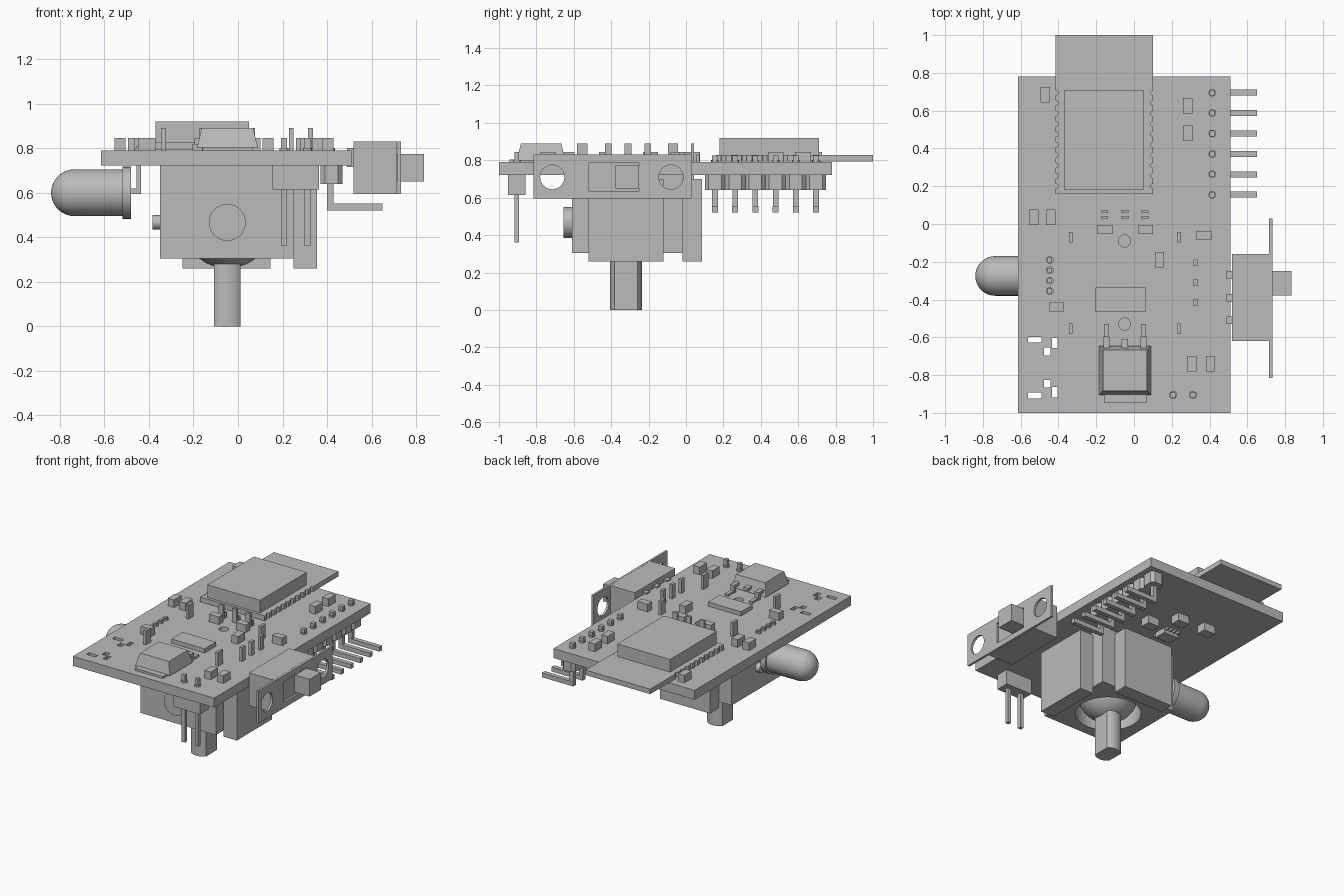
import bpy, bmesh, math
from mathutils import Matrix, Vector

cube = bpy.data.objects.get("Cube")
if cube:
    bpy.data.objects.remove(cube)

grey = bpy.data.materials.new("plain_grey")
grey.use_nodes = True
grey.diffuse_color = (0.5, 0.5, 0.5, 1)
grey.node_tree.nodes["Principled BSDF"].inputs["Base Color"].default_value = (0.5, 0.5, 0.5, 1)

UNDER, TOP = 0.722, 0.79     # lower and upper faces of the circuit board
TURN = {"x": Matrix.Rotation(math.pi / 2, 4, "Y"),
        "y": Matrix.Rotation(math.pi / 2, 4, "X"),
        "z": Matrix.Identity(4)}


def finish(name, bm, smooth=False):
    mesh = bpy.data.meshes.new(name)
    bm.to_mesh(mesh)
    bm.free()
    obj = bpy.data.objects.new(name, mesh)
    bpy.context.collection.objects.link(obj)
    mesh.materials.append(grey)
    if smooth:
        bpy.ops.object.select_all(action="DESELECT")
        obj.select_set(True)
        bpy.context.view_layer.objects.active = obj
        bpy.ops.object.shade_smooth_by_angle(angle=math.radians(35))
    return obj


def add_box(bm, x, y, z):
    """Box from (low, high) ranges."""
    lo, hi = Vector((x[0], y[0], z[0])), Vector((x[1], y[1], z[1]))
    size = Matrix.Diagonal((*(hi - lo), 1))
    return bmesh.ops.create_cube(bm, size=1, matrix=Matrix.Translation((lo + hi) / 2) @ size)["verts"]


def add_rod(bm, centre, radius, length, axis="z", sides=32):
    bmesh.ops.create_cone(bm, cap_ends=True, segments=sides, radius1=radius, radius2=radius,
                          depth=length, matrix=Matrix.Translation(centre) @ TURN[axis])


def box(name, x, y, z):
    bm = bmesh.new()
    add_box(bm, x, y, z)
    return finish(name, bm)


def rod(name, *args, **kw):
    bm = bmesh.new()
    add_rod(bm, *args, **kw)
    return finish(name, bm, True)


def cut(obj, bm):
    cutter = finish(obj.name + "_cutter", bm)
    cutter.hide_render = True
    cutter.hide_set(True)
    cutter.display_type = "WIRE"
    mod = obj.modifiers.new("cut", "BOOLEAN")
    mod.operation, mod.object, mod.solver = "DIFFERENCE", cutter, "EXACT"
    bpy.context.view_layer.objects.active = obj
    bpy.ops.object.modifier_apply(modifier=mod.name)
    bpy.data.objects.remove(cutter)


def around(c, w):
    return (c - w / 2, c + w / 2)


# Circuit board with drilled holes and slots
board = box("circuit_board", (-0.615, 0.51), (-1, 0.78), (UNDER, TOP))
bm = bmesh.new()
for y in (-0.09, -0.53):
    add_rod(bm, (-0.05, y, 0.75), 0.032, 0.3)
for side in (-1, 1):
    mid = -0.76
    for x, dy, w, d in ((-0.525, 0.148, 0.07, 0.03), (-0.46, 0.085, 0.035, 0.04),
                        (-0.42, 0.13, 0.03, 0.055)):
        add_box(bm, around(x, w), around(mid + side * dy, d), (0.6, 0.9))
cut(board, bm)

# Wireless module: carrier with scalloped edges and a shield can
module = box("module_board", (-0.415, 0.1), (0.16, 1), (0.793, 0.829))
bm = bmesh.new()
for i in range(10):
    for x in (-0.415, 0.1):
        add_rod(bm, (x, 0.2 + i * 0.055, 0.81), 0.013, 0.2, sides=12)
cut(module, bm)
box("module_shield", (-0.37, 0.05), (0.18, 0.71), (0.829, 0.92))

# Voltage regulator with tapered case, tab and stepped legs
bm = bmesh.new()
verts = add_box(bm, (-0.185, 0.09), (-0.905, -0.645), (0.8, 0.89))
for v in verts:
    if v.co.z > 0.85:
        v.co.x += 0.022 if v.co.x < -0.05 else -0.022
        v.co.y += 0.022 if v.co.y < -0.78 else -0.022
finish("regulator_case", bm)
box("regulator_tab", (-0.16, 0.065), (-0.945, -0.7), (TOP, 0.805))
for x in (-0.145, 0.05):
    bm = bmesh.new()
    add_box(bm, around(x, 0.032), (-0.66, -0.6), (0.825, 0.845))
    add_box(bm, around(x, 0.032), (-0.615, -0.595), (TOP, 0.845))
    add_box(bm, around(x, 0.025), (-0.6, -0.53), (TOP, 0.805))
    finish("regulator_leg", bm)
box("regulator_stub", around(-0.048, 0.035), (-0.66, -0.61), (0.825, 0.845))
box("flat_chip", (-0.205, 0.06), (-0.465, -0.335), (TOP, 0.82))

# Small surface parts: those standing along y, then those along x
upright = [(-0.47, 0.685), (0.285, 0.625), (0.285, 0.48), (-0.53, 0.035), (-0.44, 0.035),
           (0.135, -0.19), (0.305, -0.74), (0.405, -0.74)]
sideways = [(-0.155, -0.03), (0.06, -0.03), (0.37, -0.06), (-0.41, -0.44)]
for spots, w, d in ((upright, 0.05, 0.082), (sideways, 0.08, 0.048)):
    for x, y in spots:
        box("chip_part", around(x, w), around(y, d), (TOP, 0.845))
for x, y in ((-0.27, 0.41), (-0.06, 0.4), (0.07, 0.25)):
    box("underside_part", around(x, 0.09), around(y, 0.07), (0.665, UNDER))
box("underside_chip", around(-0.13, 0.12), around(0.18, 0.09), (0.685, UNDER))
for i in range(4):
    box("underside_chip_leg", around(-0.175 + i * 0.03, 0.012), around(0.18, 0.15), (0.705, UNDER))

# Joystick body, side sensors and round opening
JX, JY = -0.048, -0.32
body = box("joystick_body", (-0.35, 0.25), (-0.61, -0.02), (0.305, UNDER))
bm = bmesh.new()
add_rod(bm, (JX, JY, 0.35), 0.215, 0.26, sides=48)
cut(body, bm)
box("side_sensor", (0.25, 0.355), (-0.52, -0.12), (0.26, 0.7))
box("back_sensor", (-0.25, 0.147), (-0.02, 0.085), (0.26, 0.7))
rod("front_pivot", (JX, -0.63, 0.467), 0.083, 0.05, axis="y")
rod("side_pivot", (-0.365, JY, 0.467), 0.033, 0.04, axis="x")
for x in (-0.218, 0.16):
    box("front_tab", around(x, 0.125), (-0.615, -0.6), (0.65, 0.712))

# Joystick dome and flat-sided shaft
bm = bmesh.new()
bmesh.ops.create_uvsphere(bm, u_segments=40, v_segments=24, radius=0.2,
                          matrix=Matrix.Translation((JX, JY, 0.46)))
finish("joystick_dome", bm, True)
bm = bmesh.new()
add_rod(bm, (JX, JY, 0.175), 0.086, 0.35, sides=48)
for side in (-1, 1):
    bmesh.ops.bisect_plane(bm, geom=bm.verts[:] + bm.edges[:] + bm.faces[:],
                           plane_co=(JX + side * 0.06, 0, 0), plane_no=(side, 0, 0), clear_outer=True)
    bmesh.ops.holes_fill(bm, edges=[e for e in bm.edges if e.is_boundary])
finish("joystick_shaft", bm, True)

# Joystick solder tabs and pins
for x in (-0.335, 0.24):
    for y in (-0.07, -0.555):
        box("mounting_tab", around(x, 0.02), around(y, 0.055), (0.7, 0.89))
for i in range(3):
    box("side_sensor_pin", around(0.325, 0.022), around(-0.205 - i * 0.105, 0.036), (0.65, 0.89))
    box("back_sensor_pin", around(JX + (i - 1) * 0.107, 0.036), around(0.035, 0.016), (0.65, 0.89))
    box("back_sensor_pad", around(JX + (i - 1) * 0.107, 0.036), around(0.065, 0.016), (TOP, 0.83))

# Slide switch: housing, plate with screw holes and slot, slider
box("switch_housing", (0.52, 0.715), (-0.62, -0.16), (0.595, 0.83))
plate = box("switch_plate", (0.716, 0.732), (-0.815, 0.03), (0.595, 0.83))
bm = bmesh.new()
for y in (-0.715, -0.08):
    add_rod(bm, (0.72, y, 0.71), 0.065, 0.2, axis="x")
add_box(bm, (0.7, 0.75), (-0.52, -0.25), (0.635, 0.785))
cut(plate, bm)
box("switch_slider", (0.7, 0.835), (-0.378, -0.25), (0.65, 0.775))
for i in range(3):
    box("switch_pin", (0.49, 0.525), around(-0.27 - i * 0.12, 0.04), (0.715, 0.8))

# Round lamp: dome and barrel spun from one profile, with a flange
LY, LZ, R = -0.275, 0.6, 0.105
bm = bmesh.new()
arc = [(-0.735 - R * math.cos(a), R * math.sin(a)) for a in (i * math.pi / 20 for i in range(11))]
outline = arc + [(-0.52, R), (-0.52, 0.117), (-0.48, 0.117), (-0.48, 0)]
points = [bm.verts.new((x, LY + r, LZ)) for x, r in outline]
edges = [bm.edges.new(pair) for pair in zip(points, points[1:])]
bmesh.ops.spin(bm, geom=points + edges, cent=(0, LY, LZ), axis=(1, 0, 0), angle=math.tau, steps=40)
bmesh.ops.remove_doubles(bm, verts=bm.verts[:], dist=0.0001)
bmesh.ops.recalc_face_normals(bm, faces=bm.faces[:])
finish("lamp", bm, True)
for i in range(4):
    y = -0.19 - i * 0.055
    bm = bmesh.new()
    add_box(bm, (-0.49, -0.435), around(y, 0.025), (0.595, 0.62))
    add_box(bm, (-0.457, -0.435), around(y, 0.025), (0.595, 0.81))
    finish("lamp_lead", bm)
    rod("lamp_solder", (-0.446, y, 0.793), 0.02, 0.016, sides=16)

# Six-pin angled header on the left edge
for i in range(6):
    y = 0.155 + i * 0.108
    bm = bmesh.new()
    add_box(bm, (0.37, 0.47), around(y, 0.108), (0.64, UNDER))
    bmesh.ops.bevel(bm, geom=[e for e in bm.edges if abs(e.verts[0].co.z - e.verts[1].co.z) > 0.05],
                    offset=0.02, segments=1, affect="EDGES")
    finish("header_block", bm)
    bm = bmesh.new()
    add_box(bm, around(0.415, 0.03), around(y, 0.03), (0.52, 0.825))
    add_box(bm, (0.4, 0.65), around(y, 0.032), (0.52, 0.552))
    finish("header_pin", bm)
    rod("header_solder", (0.415, y, 0.793), 0.02, 0.016, sides=16)

# Two-pin straight header at the front
for x in (0.207, 0.312):
    box("front_header_block", around(x, 0.105), around(-0.905, 0.095), (0.615, UNDER))
    box("front_header_pin", around(x, 0.026), around(-0.905, 0.026), (0.36, 0.845))
    rod("front_header_solder", (x, -0.905, 0.793), 0.021, 0.016, sides=16)
